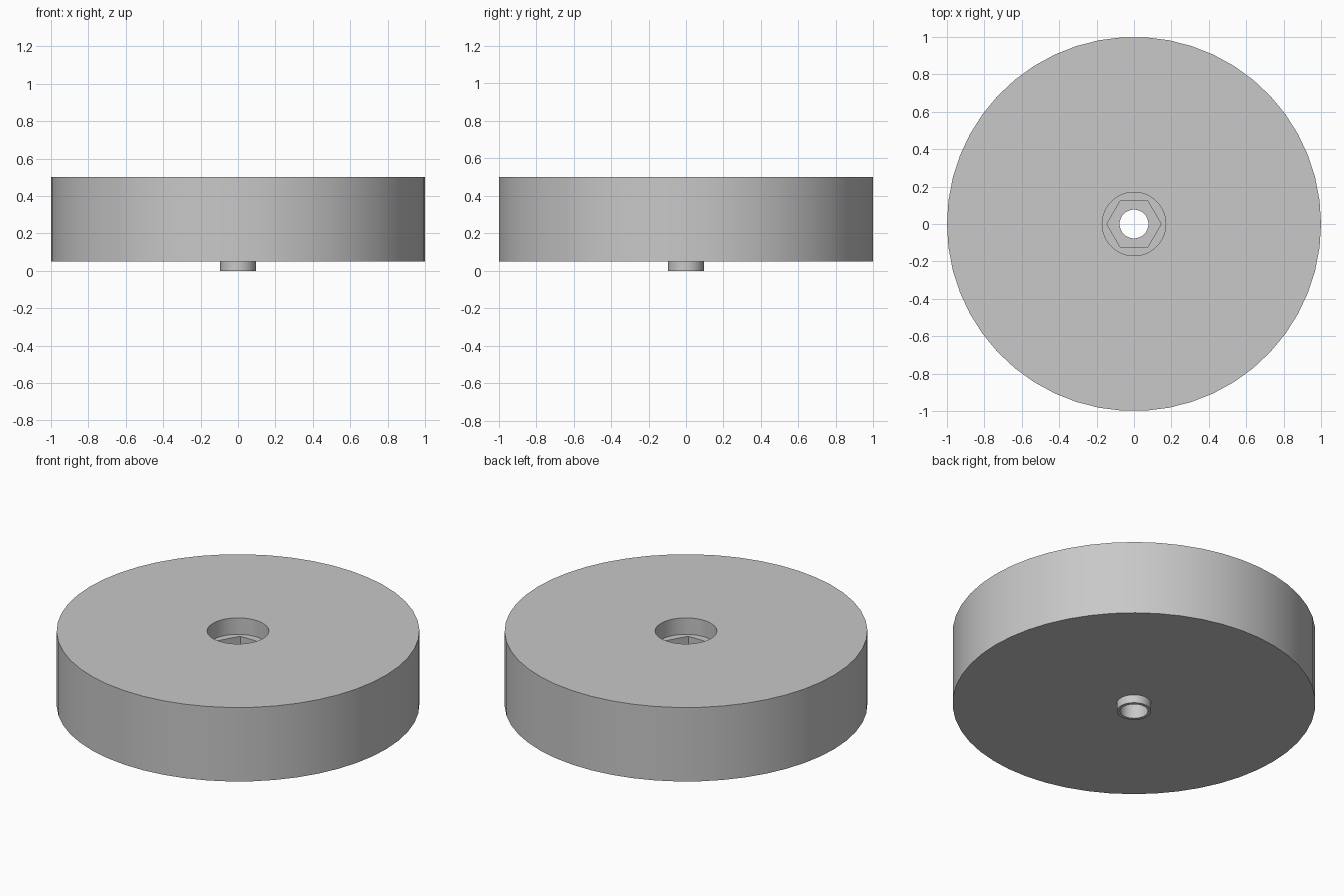
import bpy, bmesh
from math import cos, sin, tau, radians

cube = bpy.data.objects.get("Cube")
if cube:
    bpy.data.objects.remove(cube, do_unlink=True)

SIDES = 50
R_DISC, R_RECESS, R_HEX, R_BOSS, R_BORE = 1.0, 0.17, 0.145, 0.095, 0.077
Z_DISC, Z_HEX, Z_RECESS, Z_TOP = 0.05, 0.25, 0.40, 0.50

grey = bpy.data.materials.new("light grey")
grey.use_nodes = True
grey.diffuse_color = (0.58, 0.58, 0.58, 1)
grey.node_tree.nodes["Principled BSDF"].inputs["Base Color"].default_value = grey.diffuse_color


def add_object(name, bm):
    bmesh.ops.recalc_face_normals(bm, faces=bm.faces)
    mesh = bpy.data.meshes.new(name)
    bm.to_mesh(mesh)
    bm.free()
    mesh.materials.append(grey)
    obj = bpy.data.objects.new(name, mesh)
    bpy.context.collection.objects.link(obj)
    return obj


def lathe(name, profile, sides):
    """Revolve a closed (radius, z) profile about the z axis."""
    bm = bmesh.new()
    rings = [[bm.verts.new((r * cos(tau * i / sides), r * sin(tau * i / sides), z))
              for i in range(sides)] for r, z in profile]
    for k, ring in enumerate(rings):
        nxt = rings[(k + 1) % len(rings)]
        for i in range(sides):
            j = (i + 1) % sides
            bm.faces.new((ring[i], ring[j], nxt[j], nxt[i]))
    return add_object(name, bm)


# Disc with bottom boss, through bore and round recess in the top
disc = lathe("wheel_disc", [
    (R_BORE, 0), (R_BOSS, 0), (R_BOSS, Z_DISC), (R_DISC, Z_DISC),
    (R_DISC, Z_TOP), (R_RECESS, Z_TOP), (R_RECESS, Z_RECESS), (R_BORE, Z_RECESS),
], SIDES)

# Hexagonal nut pocket below the recess
bm = bmesh.new()
bmesh.ops.create_cone(bm, cap_ends=True, segments=6, radius1=R_HEX, radius2=R_HEX, depth=0.2)
# Turn the prism so that two corners lie on the x axis
corner = max(bm.verts, key=lambda v: v.co.x)
if abs(corner.co.y) > 0.01:
    for v in bm.verts:
        v.co.x, v.co.y = v.co.y, -v.co.x
bmesh.ops.translate(bm, verts=bm.verts, vec=(0, 0, Z_HEX + 0.1))
cutter = add_object("nut_pocket_cutter", bm)
cutter.hide_render = True

cut = disc.modifiers.new("nut_pocket", 'BOOLEAN')
cut.operation = 'DIFFERENCE'
cut.solver = 'EXACT'
cut.object = cutter

bpy.ops.object.select_all(action='DESELECT')
disc.select_set(True)
bpy.context.view_layer.objects.active = disc
bpy.ops.object.modifier_apply(modifier=cut.name)
bpy.data.objects.remove(cutter, do_unlink=True)
bpy.ops.object.shade_smooth_by_angle(angle=radians(30))
